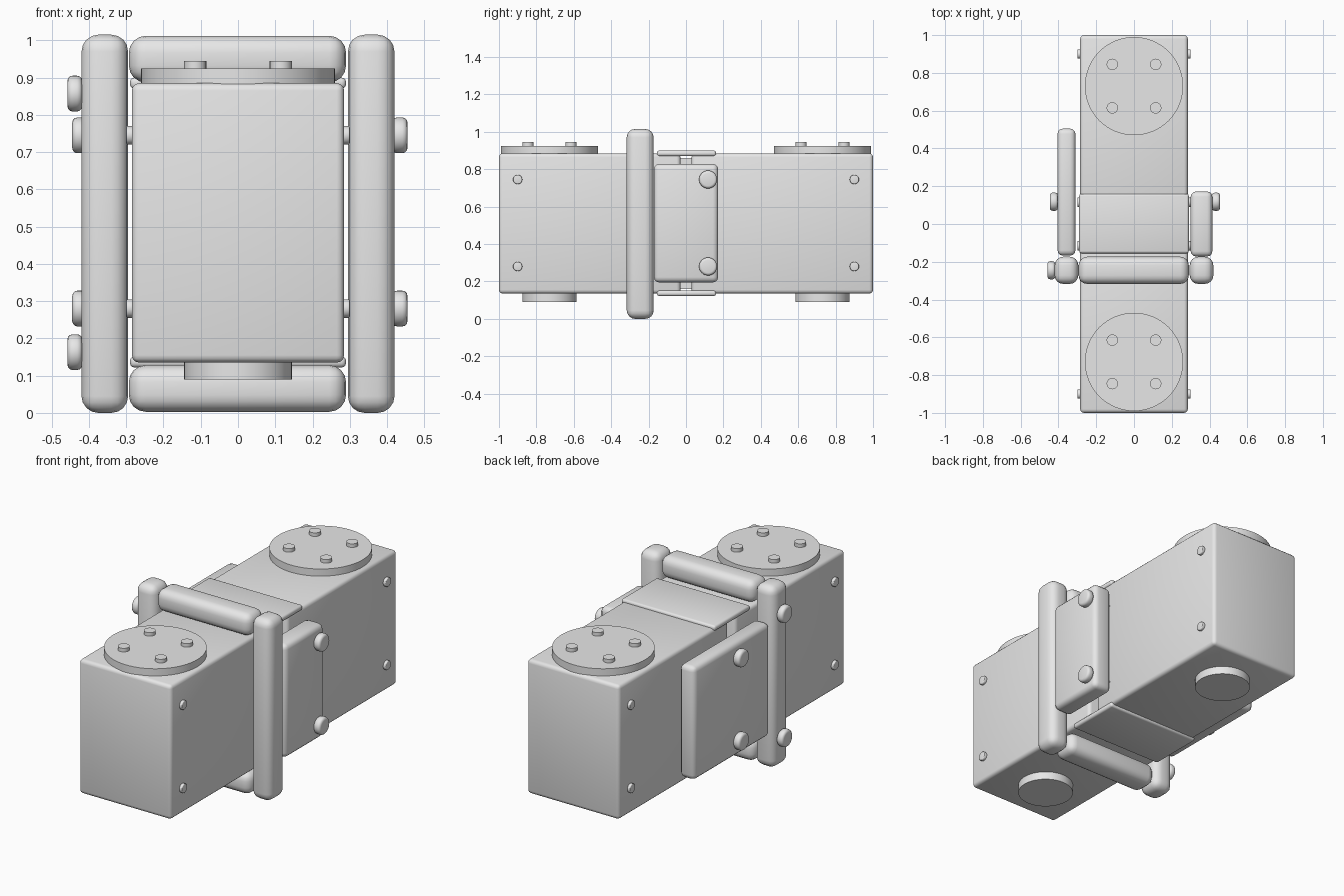
import bpy
from math import pi, radians

cube = bpy.data.objects.get("Cube")
if cube:
    bpy.data.objects.remove(cube, do_unlink=True)

GREY = (0.8, 0.8, 0.8, 1)
grey = bpy.data.materials.new("light_grey")
grey.use_nodes = True
grey.diffuse_color = GREY
grey.node_tree.nodes["Principled BSDF"].inputs["Base Color"].default_value = GREY


def finish(name, bevel, segments):
    """Name, colour, bevel and smooth the active object."""
    ob = bpy.context.object
    ob.name = name
    ob.data.materials.append(grey)
    bpy.ops.object.transform_apply(location=False, rotation=True, scale=True)
    if bevel:
        mod = ob.modifiers.new("Bevel", "BEVEL")
        mod.width = bevel
        mod.segments = segments
        mod.limit_method = "ANGLE"
        bpy.ops.object.modifier_apply(modifier=mod.name)
    bpy.ops.object.shade_smooth_by_angle(angle=radians(35))
    return ob


def box(name, xs, ys, zs, bevel=0.02, segments=3):
    spans = (xs, ys, zs)
    bpy.ops.mesh.primitive_cube_add(size=1, location=[(a + b) / 2 for a, b in spans])
    bpy.context.object.scale = [b - a for a, b in spans]
    return finish(name, bevel, segments)


def disc(name, centre, radius, depth, along_x=False, bevel=0, sides=32):
    bpy.ops.mesh.primitive_cylinder_add(
        vertices=sides, radius=radius, depth=depth, location=centre,
        rotation=(0, pi / 2 if along_x else 0, 0))
    return finish(name, bevel, 3)


BOLT_Z = (0.28, 0.745)

# Two body halves, with turntable, studs and foot on each
for end, s in (("front", -1), ("back", 1)):
    box(end + "_body", (-0.285, 0.285), sorted((s * 0.03, s)), (0.135, 0.885))
    cy = s * 0.73
    disc(end + "_top_disc", (0, cy, 0.9), 0.26, 0.05, sides=64)
    disc(end + "_foot", (0, cy, 0.115), 0.145, 0.05, sides=48)
    for dx in (-0.115, 0.115):
        for dy in (-0.115, 0.115):
            disc(end + "_stud", (dx, cy + dy, 0.93), 0.03, 0.03, sides=24)
    # Small bolts on the body sides
    for side in (-1, 1):
        for y in (0.115, 0.9):
            for z in BOLT_Z:
                disc(end + "_side_bolt", (side * 0.29, s * y, z), 0.025, 0.02,
                     True, 0.004, 20)

# Recessed joint core and the plates that bridge it
box("joint_core", (-0.2, 0.2), (-0.05, 0.05), (0.16, 0.86), 0)
box("joint_top_plate", (-0.29, 0.29), (-0.155, 0.16), (0.87, 0.9), 0.012)
box("joint_bottom_plate", (-0.29, 0.29), (-0.155, 0.16), (0.122, 0.152), 0.012)

# Rounded frame around the body
FRAME_Y = (-0.317, -0.173)
box("right_frame_post", (-0.42, -0.295), FRAME_Y, (0, 1.015), 0.045, 4)
box("left_frame_post", (0.295, 0.42), FRAME_Y, (0, 1.015), 0.045, 4)
box("top_frame_bar", (-0.293, 0.29), FRAME_Y, (0.887, 1.012), 0.045, 4)
box("bottom_frame_bar", (-0.293, 0.29), FRAME_Y, (0.003, 0.128), 0.045, 4)

# Side panels
box("right_panel", (-0.405, -0.31), (-0.167, 0.505), (0.195, 0.828), 0.028)
box("left_panel", (0.3, 0.415), (-0.172, 0.172), (0.195, 0.828), 0.028)

# Round knobs on the panels and on the right frame post
for z in BOLT_Z:
    disc("right_panel_knob", (-0.424, 0.118, z), 0.048, 0.042, True, 0.014)
    disc("left_panel_knob", (0.434, 0.118, z), 0.048, 0.042, True, 0.014)
for z in (0.163, 0.857):
    disc("right_post_knob", (-0.438, -0.245, z), 0.048, 0.04, True, 0.014)
